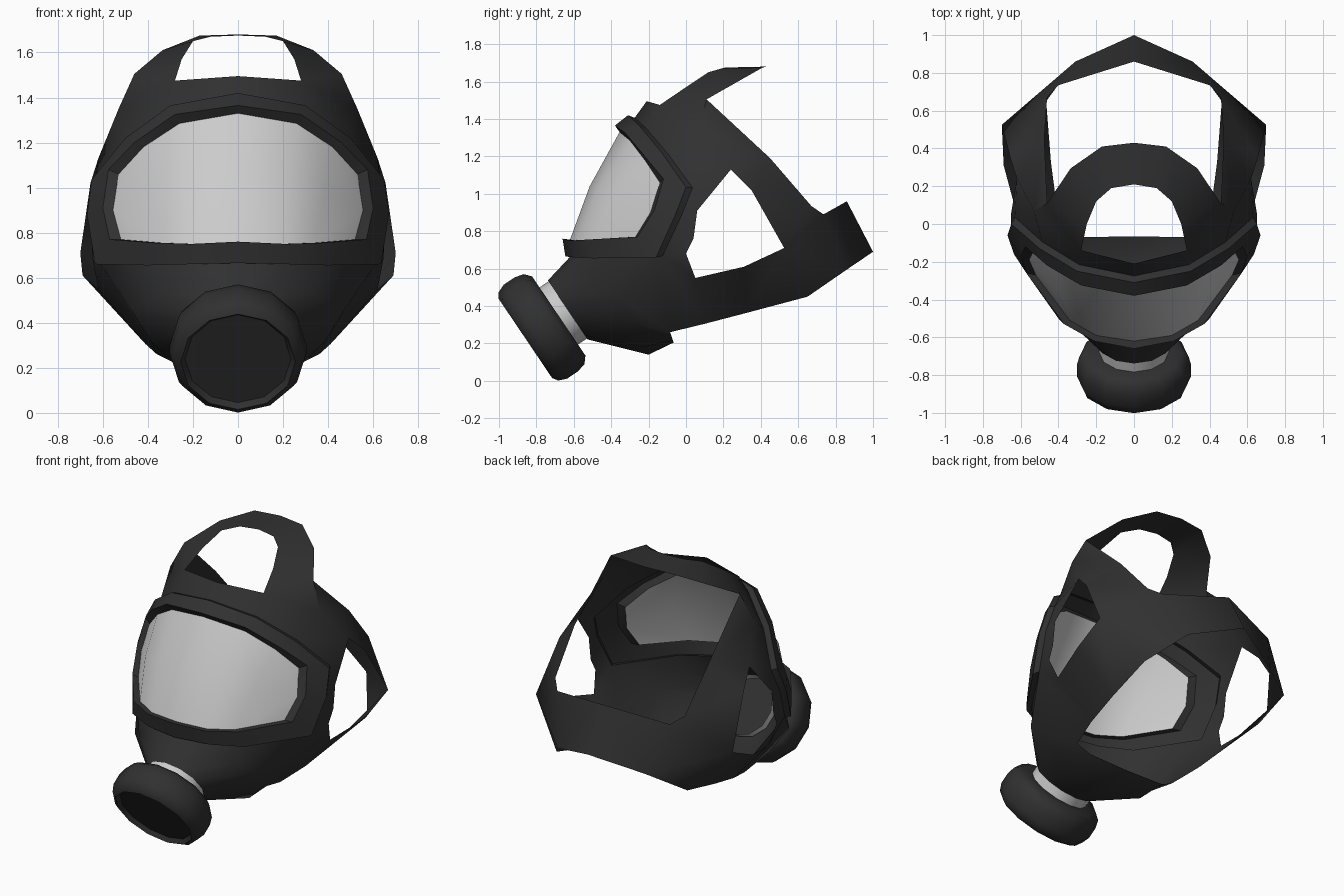
import bpy, bmesh, math
from mathutils import Vector

if "Cube" in bpy.data.objects:
    bpy.data.objects.remove(bpy.data.objects["Cube"])

rubber = bpy.data.materials.new("black_rubber")
rubber.diffuse_color = (0.03, 0.03, 0.03, 1)
rubber.use_nodes = True
rubber.node_tree.nodes["Principled BSDF"].inputs["Base Color"].default_value = rubber.diffuse_color


def make(name, verts, faces, mat=None, mirror=True, angle=32):
    me = bpy.data.meshes.new(name)
    me.from_pydata([tuple(v) for v in verts], [], faces)
    bm = bmesh.new()
    bm.from_mesh(me)
    bmesh.ops.recalc_face_normals(bm, faces=bm.faces)
    bm.to_mesh(me)
    bm.free()
    ob = bpy.data.objects.new(name, me)
    bpy.context.collection.objects.link(ob)
    if mat:
        me.materials.append(mat)
    if mirror:
        m = ob.modifiers.new("mirror", 'MIRROR')
        m.use_clip = True
    bpy.ops.object.select_all(action='DESELECT')
    ob.select_set(True)
    bpy.context.view_layer.objects.active = ob
    bpy.ops.object.shade_smooth_by_angle(angle=math.radians(angle))
    return ob


# Half outlines of the window, from top centre round the side to bottom centre
glass = [(0, -.355, 1.33), (.26, -.30, 1.285), (.42, -.22, 1.18), (.53, -.14, 1.06),
         (.555, -.19, .90), (.52, -.27, .77), (.34, -.51, .755), (.20, -.59, .75), (0, -.62, .755)]
lip = [(0, -.38, 1.365), (.28, -.325, 1.325), (.46, -.22, 1.20), (.575, -.12, 1.08),
       (.60, -.17, .91), (.57, -.26, .77), (.37, -.53, .755), (.21, -.62, .75), (0, -.66, .76)]
rim = [(0, -.31, 1.42), (.30, -.25, 1.365), (.50, -.13, 1.22), (.65, .0, 1.035),
       (.67, -.06, .88), (.635, -.16, .66), (.40, -.50, .655), (.22, -.60, .66), (0, -.645, .665)]
seat = [(x * .97, y + .035, .95 + (z - .95) * .97) for x, y, z in rim]

# Lens, slightly bowed along its middle row
bow = [(0, -.515, 1.04), (.23, -.475, 1.02), (.39, -.385, .98)]
make("lens", glass + bow, [(0, 1, 10, 9), (9, 10, 7, 8), (1, 2, 11, 10), (10, 11, 6, 7),
                           (2, 3, 4, 11), (4, 5, 6, 11)])

# Window frame: strips between the outlines
n = len(glass)
make("window_frame", glass + lip + rim + seat,
     [(r * n + i, r * n + i + 1, r * n + n + i + 1, r * n + n + i)
      for r in range(3) for i in range(n - 1)], rubber)

# Tilted axis of the breathing port
AX = Vector((0, -.83, -.56)).normalized()
UP = Vector((0, -.56, .83)).normalized()
BASE = UP * .668


def port_ring(dist, rad, count=12):
    angles = [math.tau * i / 12 for i in range(count)]
    return [BASE + AX * dist + UP * rad * math.cos(a) + Vector((rad * math.sin(a), 0, 0))
            for a in angles]


def lathe(name, profile, mat=None, caps=()):
    verts = [v for d, r in profile for v in port_ring(d, r)]
    faces = [(k * 12 + i, k * 12 + (i + 1) % 12, k * 12 + 12 + (i + 1) % 12, k * 12 + 12 + i)
             for k in range(len(profile) - 1) for i in range(12)]
    faces += [tuple(range(k * 12, k * 12 + 12)) for k in caps]
    return make(name, verts, faces, mat, mirror=False, angle=50)


# Filter canister and its pale neck
lathe("filter_canister", [(.37, .18), (.37, .255), (.40, .29), (.45, .303), (.52, .303),
                          (.565, .285), (.585, .255), (.56, .235)], rubber, caps=(0, 7))
lathe("filter_neck", [(.27, .184), (.375, .184)])

# Mask body: named edge curves, joined by faces
curves = {
    'p': seat,
    # neck opening, cheek and chin
    'n': port_ring(.312, .19, 7),
    'q': [(.34, -.52, .53), (.475, -.37, .46), (.385, -.30, .315), (.24, -.23, .18), (0, -.20, .14)],
    'e': [(0, -.065, .205), (.27, -.07, .215)],
    # front and rear edges of the head loop, and the temple
    'h': [(0, -.21, 1.495), (.28, -.14, 1.475), (.25, 0, 1.57), (.20, .12, 1.65),
          (.12, .19, 1.67), (0, .21, 1.675)],
    'r': [(.46, .11, 1.505), (.335, .295, 1.61), (.17, .41, 1.675), (0, .43, 1.68)],
    't': [(.53, .07, 1.35)],
    # side opening
    'k': [(.62, .24, 1.13), (.655, .35, 1.02), (.70, .525, .71), (.69, .31, .61),
          (.62, .05, .55), (.645, 0, .68), (.65, .04, .76), (.65, .06, .91)],
    # upper and lower edges of the rear strap
    'u': [(.475, .45, 1.19), (.46, .67, .935), (.40, .735, .89), (0, .86, .96)],
    'l': [(.36, -.085, .26), (.41, .10, .305), (.44, .33, .365), (.465, .65, .45),
          (.31, .86, .595), (0, 1, .69)],
}
verts, index = [], {}
for key, pts in curves.items():
    for i, p in enumerate(pts):
        index[key + str(i)] = len(verts)
        verts.append(p)

patches = [
    # forehead and temple
    "p0 p1 h1 h0, p1 p2 t0 h1, h1 t0 r0, p2 p3 k0 t0, t0 k0 u0 r0",
    # head loop
    "h1 h2 r0, h2 h3 r1 r0, h3 h4 r2 r1, h4 h5 r3 r2",
    # front of the side opening
    "p3 p4 k7 k0, p4 k6 k7, p4 p5 k5 k6, p5 k4 k5",
    # rear strap
    "k0 k1 u0, k1 k2 u1 u0, k2 u2 u1, k2 l4 u2, k2 l3 l4, l4 l5 u3 u2",
    # lower strap
    "k2 k3 l2 l3, k3 l1 l2, k3 k4 l1, p5 l0 l1 k4",
    # cheek
    "n0 n1 p7 p8, n1 n2 q0 p7, q0 p6 p7, n2 n3 q1 q0, q0 q1 p5 p6, q1 q2 l0 p5",
    # chin
    "n3 n4 q2 q1, n4 n5 q3 q2, n5 n6 q4 q3, q3 q4 e0 e1, q2 q3 e1 l0",
]
faces = [tuple(index[k] for k in f.split()) for patch in patches for f in patch.split(",")]
make("mask_body_and_straps", verts, faces, rubber, angle=50)
